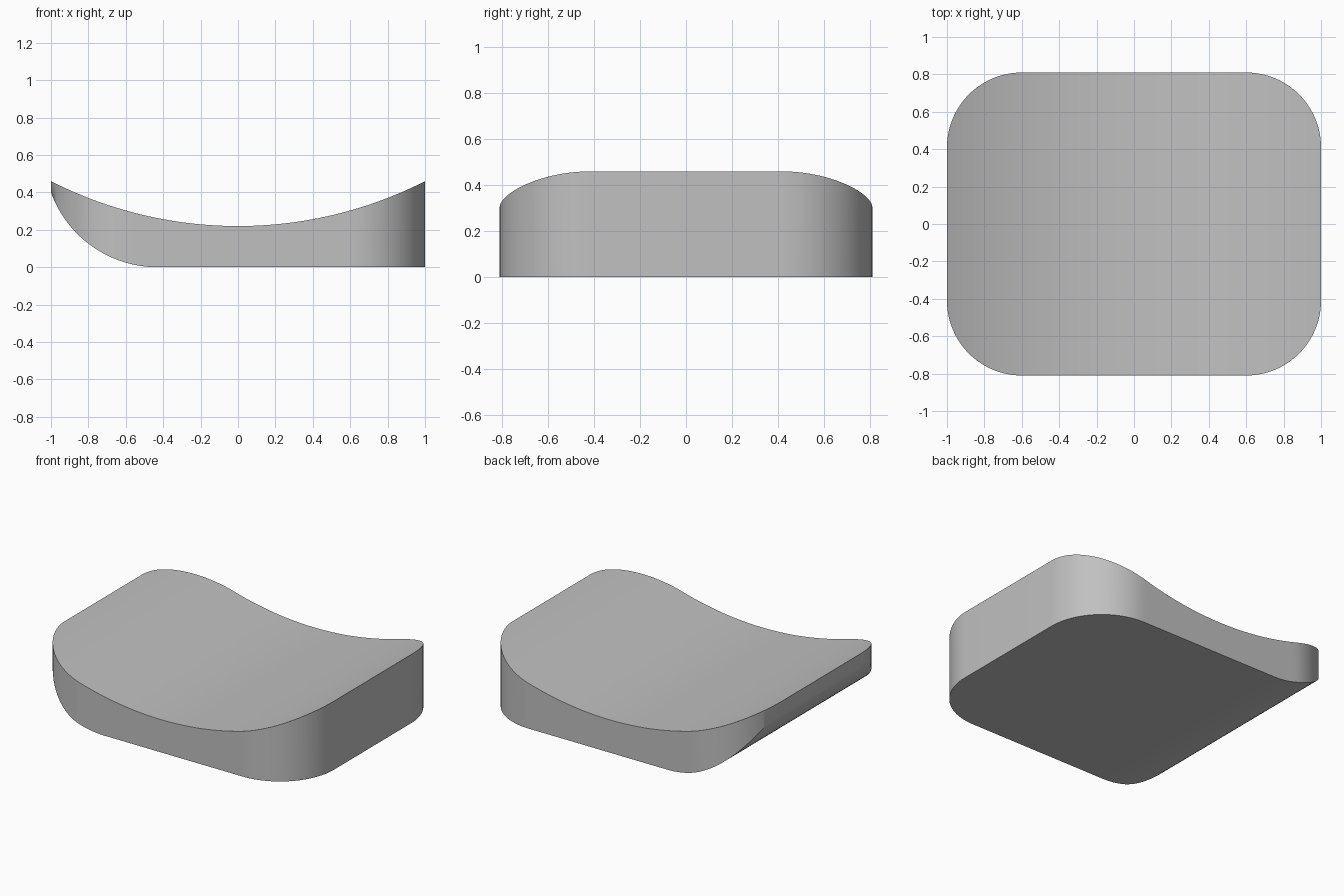
import bpy, bmesh, math

cube = bpy.data.objects.get("Cube")
if cube:
    bpy.data.objects.remove(cube, do_unlink=True)

CORNER = 0.4           # plan corner radius
STRAIGHT = 0.6         # where the corners begin along x
HALF_END = 0.41        # half width of the straight ends
LOW, RISE = 0.22, 0.24  # dished top: lowest height and rise to the ends
UNDER_X, UNDER_Z = -0.43, 0.4  # rounded underside: start and end height


def arc_radius(run, rise):
    return (run * run + rise * rise) / (2 * rise)


def arc_height(d, r):
    return r - math.sqrt(r * r - d * d)


TOP_R = arc_radius(1, RISE)
UNDER_R = arc_radius(1 + UNDER_X, UNDER_Z)


def half_width(x):
    d = max(0, abs(x) - STRAIGHT)
    return HALF_END + math.sqrt(max(0, CORNER ** 2 - d * d))


def top(x):
    return LOW + arc_height(x, TOP_R)


def bottom(x):
    return arc_height(max(0, UNDER_X - x), UNDER_R)


# Stations along x, following the corner arcs at both ends
steps = 24
corner = [STRAIGHT + CORNER * math.sin(math.pi / 2 * i / steps) for i in range(steps + 1)]
middle = [STRAIGHT * i / 15 for i in range(-14, 15)]
stations = sorted([-x for x in corner] + middle + [UNDER_X] + corner)

# Loft the four-cornered sections into the dished block
bm = bmesh.new()
rings = []
for x in stations:
    w, t, b = half_width(x), top(x), bottom(x)
    rings.append([bm.verts.new((x, y, z)) for y, z in ((-w, b), (w, b), (w, t), (-w, t))])
for a, b in zip(rings, rings[1:]):
    for i in range(4):
        j = (i + 1) % 4
        bm.faces.new((a[i], a[j], b[j], b[i]))
bm.faces.new(rings[0])
bm.faces.new(rings[-1])
bmesh.ops.recalc_face_normals(bm, faces=bm.faces)
mesh = bpy.data.meshes.new("dished_block")
bm.to_mesh(mesh)
bm.free()
block = bpy.data.objects.new("dished_block", mesh)
bpy.context.collection.objects.link(block)

# Plain grey material
grey = bpy.data.materials.new("light_grey")
grey.use_nodes = True
colour = (0.53, 0.53, 0.53, 1)
grey.diffuse_color = colour
grey.node_tree.nodes["Principled BSDF"].inputs["Base Color"].default_value = colour
mesh.materials.append(grey)

# Smooth the curves, keep the rims sharp
bpy.ops.object.select_all(action="DESELECT")
block.select_set(True)
bpy.context.view_layer.objects.active = block
bpy.ops.object.shade_smooth_by_angle(angle=math.radians(30))
